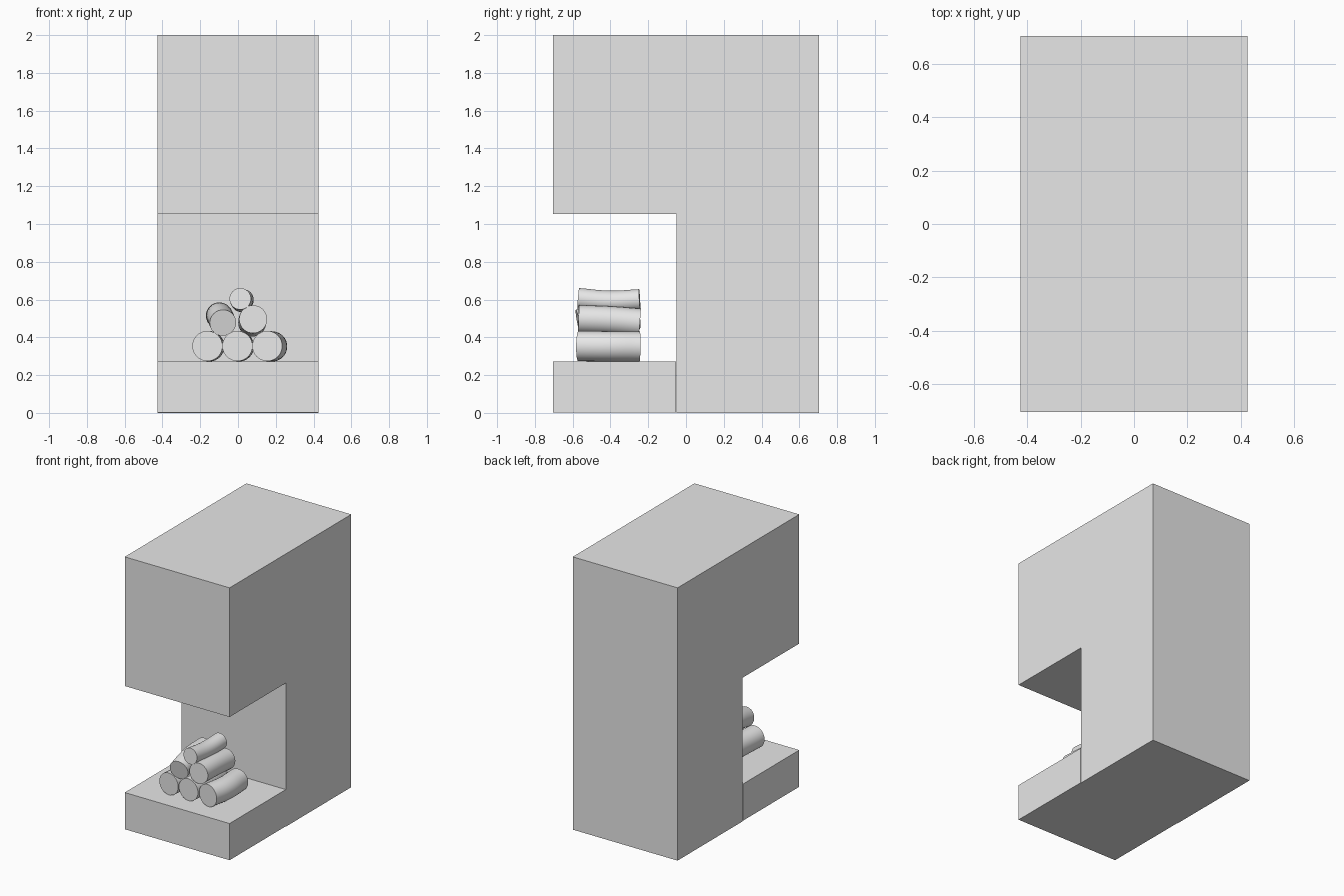
import bpy
from mathutils import Vector

cube = bpy.data.objects.get("Cube")
if cube:
    bpy.data.objects.remove(cube, do_unlink=True)

grey = bpy.data.materials.new("plain grey")
grey.use_nodes = True
grey.diffuse_color = (0.8, 0.8, 0.8, 1)
grey.node_tree.nodes["Principled BSDF"].inputs["Base Color"].default_value = grey.diffuse_color

SIDE = 0.425      # half width of the fireplace
DEPTH = 0.705     # half depth
WALL = -0.05      # front of the back wall


def block(name, y0, y1, z0, z1):
    bpy.ops.mesh.primitive_cube_add(size=1, location=(0, (y0 + y1) / 2, (z0 + z1) / 2))
    obj = bpy.context.object
    obj.name = name
    obj.scale = (2 * SIDE, y1 - y0, z1 - z0)
    bpy.ops.object.transform_apply(location=False, rotation=False, scale=True)
    obj.data.materials.append(grey)


def log(name, radius, front, middle, back):
    """Round bent log through three (x, z) centres from front to back."""
    curve = bpy.data.curves.new(name, "CURVE")
    curve.dimensions = "3D"
    curve.bevel_depth = radius
    curve.bevel_resolution = 14
    curve.resolution_u = 6
    curve.use_fill_caps = True
    spline = curve.splines.new("BEZIER")
    spline.bezier_points.add(2)
    for point, (x, z), y in zip(spline.bezier_points, (front, middle, back), (-0.57, -0.4, -0.245)):
        point.co = Vector((x, y, z))
        point.handle_left_type = point.handle_right_type = "AUTO"
    obj = bpy.data.objects.new(name, curve)
    bpy.context.collection.objects.link(obj)
    bpy.ops.object.select_all(action="DESELECT")
    obj.select_set(True)
    bpy.context.view_layer.objects.active = obj
    bpy.ops.object.convert(target="MESH")
    obj = bpy.context.object
    obj.name = name
    obj.data.materials.clear()
    obj.data.materials.append(grey)
    bpy.ops.object.shade_smooth_by_angle(angle=0.6)


# Fireplace body
block("hearth", -DEPTH, WALL - 0.003, 0.003, 0.272)
block("back_wall", WALL, DEPTH, 0, 1.053)
block("chimney_hood", -DEPTH, DEPTH, 1.053, 2)

# Stacked firewood: three, two, one
log("bottom_log_right", 0.08, (-0.162, 0.354), (-0.152, 0.352), (-0.155, 0.354))
log("bottom_log_middle", 0.08, (-0.003, 0.354), (0.005, 0.352), (0.0, 0.354))
log("bottom_log_left", 0.08, (0.155, 0.354), (0.18, 0.352), (0.172, 0.35))
log("middle_log_right", 0.07, (-0.08, 0.477), (-0.095, 0.51), (-0.1, 0.515))
log("middle_log_left", 0.074, (0.08, 0.496), (0.077, 0.49), (0.075, 0.478))
log("top_log", 0.057, (0.012, 0.604), (0.02, 0.59), (0.026, 0.598))
